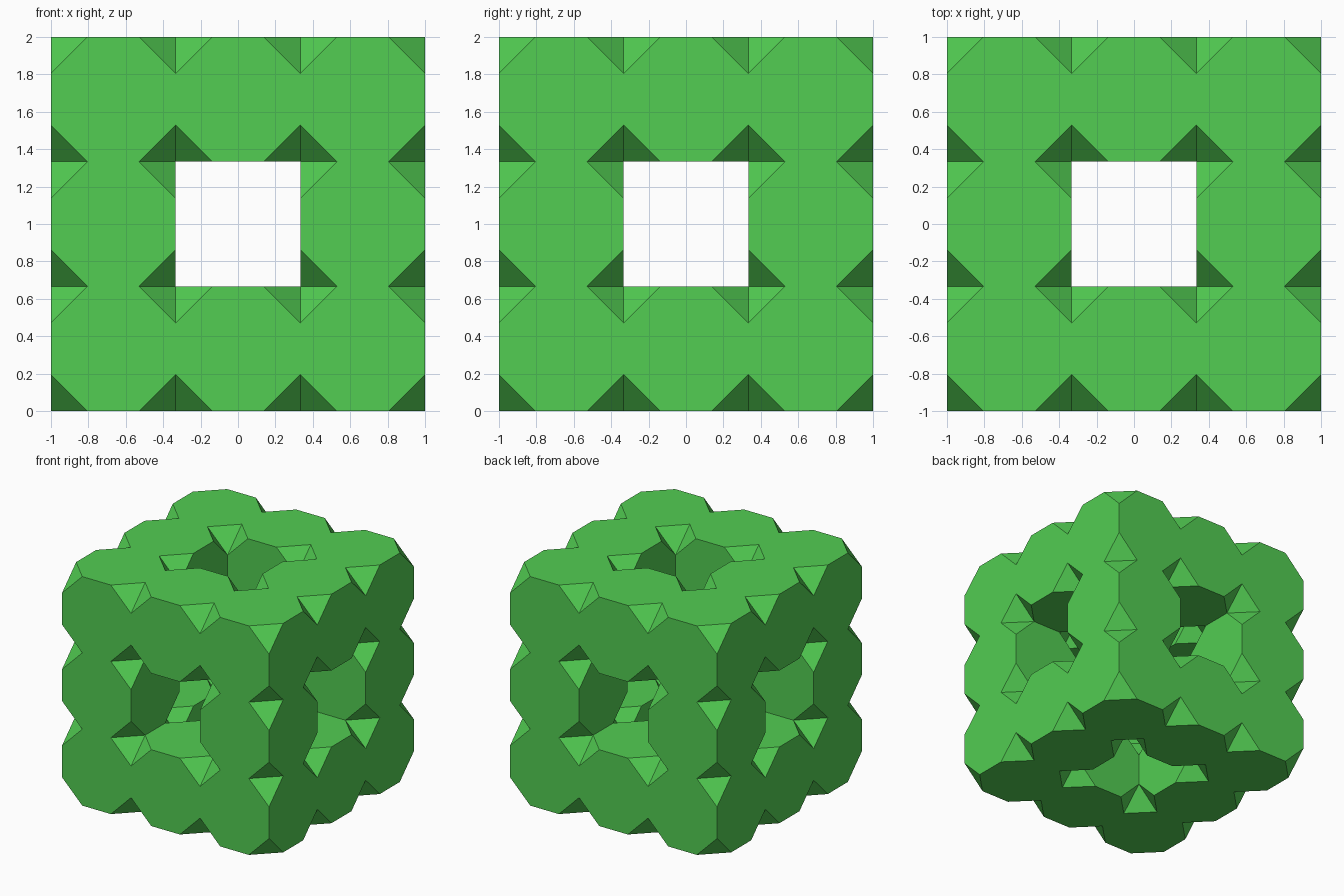
import bpy, bmesh, math
from itertools import product
from mathutils import Vector

if "Cube" in bpy.data.objects:
    bpy.data.objects.remove(bpy.data.objects["Cube"])

H = 1 / 3                              # half size of one block
C = H * math.tan(math.pi / 8)          # half length of the edge left by the corner cut
R = H / math.cos(math.pi / 8)          # octagon radius

# 3x3x3 grid without the centre and the six face centres
cells = {p for p in product((-1, 0, 1), repeat=3) if p.count(0) < 2}
bm = bmesh.new()


def add_face(points, centre, outward):
    f = bm.faces.new([bm.verts.new(centre + p) for p in points])
    f.normal_update()
    if f.normal.dot(outward) < 0:
        f.normal_flip()


for cell in sorted(cells):
    centre = Vector(cell) * 2 * H + Vector((0, 0, 1))

    # octagonal sides, left out where two blocks touch
    for axis, sign in product(range(3), (-1, 1)):
        n = Vector((0, 0, 0))
        n[axis] = sign
        if tuple(c + int(d) for c, d in zip(cell, n)) in cells:
            continue
        ring = []
        for k in range(8):
            a = math.pi / 8 + k * math.pi / 4
            p = n * H
            p[(axis + 1) % 3] = R * math.cos(a)
            p[(axis + 2) % 3] = R * math.sin(a)
            ring.append(p)
        add_face(ring, centre, n)

    # triangular cut corners
    for s in product((-1, 1), repeat=3):
        add_face([Vector([s[i] * (C if i == k else H) for i in range(3)])
                  for k in range(3)], centre, Vector(s))

bmesh.ops.remove_doubles(bm, verts=bm.verts, dist=1e-4)

mesh = bpy.data.meshes.new("truncated_block_sponge")
bm.to_mesh(mesh)
bm.free()
sponge = bpy.data.objects.new("truncated_block_sponge", mesh)
bpy.context.collection.objects.link(sponge)

green = bpy.data.materials.new("green")
green.diffuse_color = (0.085, 0.61, 0.085, 1)
green.use_nodes = True
green.node_tree.nodes["Principled BSDF"].inputs["Base Color"].default_value = green.diffuse_color
mesh.materials.append(green)
